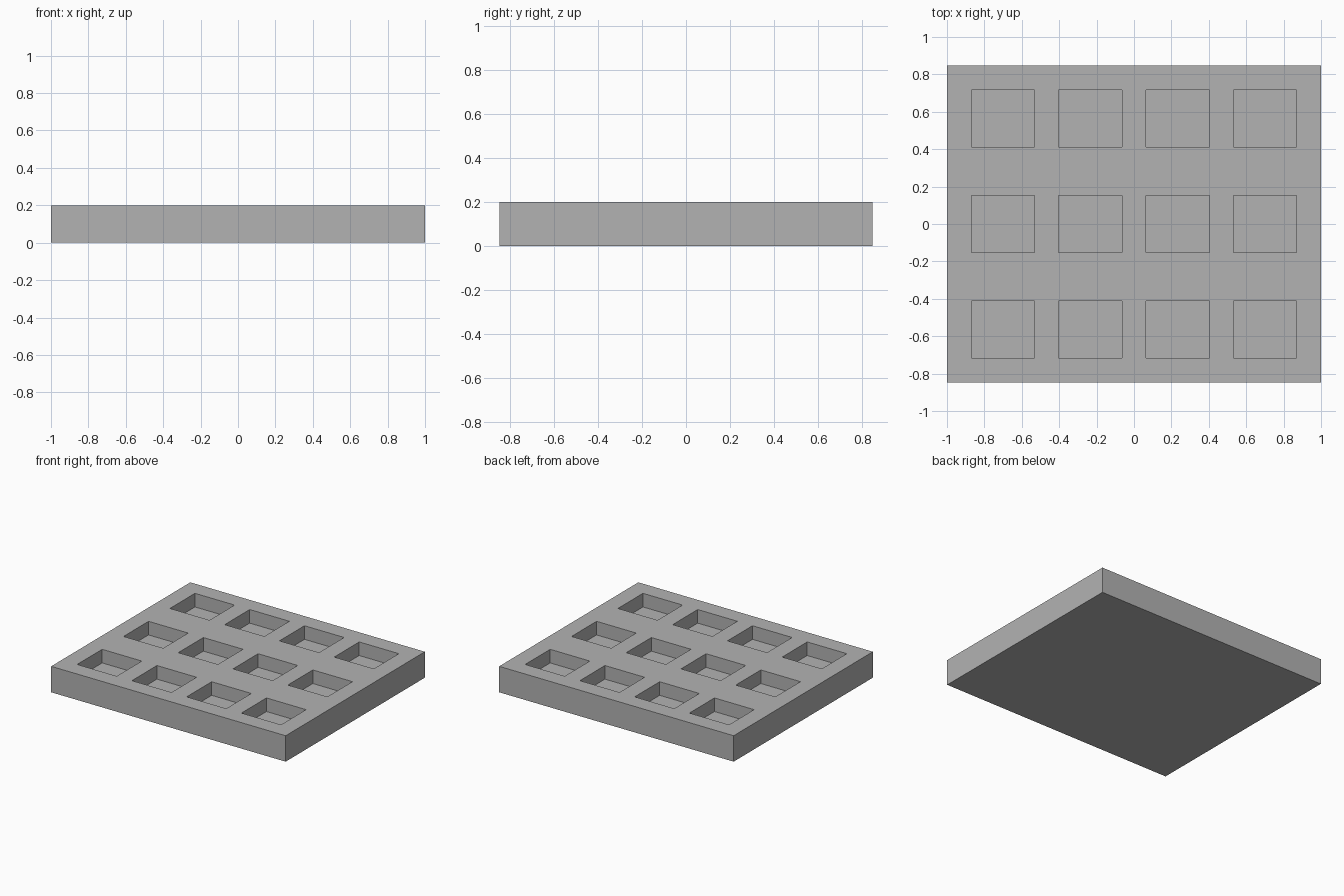
import bpy
import bmesh
from mathutils import Matrix, Vector

cube = bpy.data.objects.get("Cube")
if cube:
    bpy.data.objects.remove(cube, do_unlink=True)

WIDTH, LENGTH, HEIGHT = 2.0, 1.695, 0.2
POCKET_X, POCKET_Y, DEPTH = 0.338, 0.305, 0.105
COLUMNS, ROWS = 4, 3
PITCH_X, PITCH_Y = 0.467, 0.565


def centres(count, pitch):
    return [(i - (count - 1) / 2) * pitch for i in range(count)]


# Single grey material
grey = bpy.data.materials.new("grey")
grey.use_nodes = True
colour = (0.45, 0.45, 0.45, 1)
grey.diffuse_color = colour
grey.node_tree.nodes["Principled BSDF"].inputs["Base Color"].default_value = colour

# Solid slab
bm = bmesh.new()
bmesh.ops.create_cube(bm, size=1, matrix=Matrix.Translation((0, 0, HEIGHT / 2))
                      @ Matrix.Diagonal((WIDTH, LENGTH, HEIGHT, 1)))

# Score the pocket outlines across the top
columns, rows = centres(COLUMNS, PITCH_X), centres(ROWS, PITCH_Y)
for axis, places, size in ((0, columns, POCKET_X), (1, rows, POCKET_Y)):
    normal = Vector((0, 0, 0))
    normal[axis] = 1
    for place in places:
        for side in (-1, 1):
            bmesh.ops.bisect_plane(bm, geom=bm.verts[:] + bm.edges[:] + bm.faces[:],
                                   plane_co=normal * (place + side * size / 2),
                                   plane_no=normal)


# Sink each pocket to its flat floor
def is_pocket(face):
    c = face.calc_center_median()
    return (face.normal.z > 0.9
            and any(abs(c.x - x) < 0.01 for x in columns)
            and any(abs(c.y - y) < 0.01 for y in rows))


bm.normal_update()
for face in [f for f in bm.faces if is_pocket(f)]:
    floor = bmesh.ops.extrude_discrete_faces(bm, faces=[face])["faces"][0]
    bmesh.ops.translate(bm, verts=floor.verts, vec=(0, 0, -DEPTH))
bmesh.ops.recalc_face_normals(bm, faces=bm.faces[:])

mesh = bpy.data.meshes.new("pocketed_tray")
bm.to_mesh(mesh)
bm.free()
mesh.materials.append(grey)
tray = bpy.data.objects.new("pocketed_tray", mesh)
bpy.context.collection.objects.link(tray)
